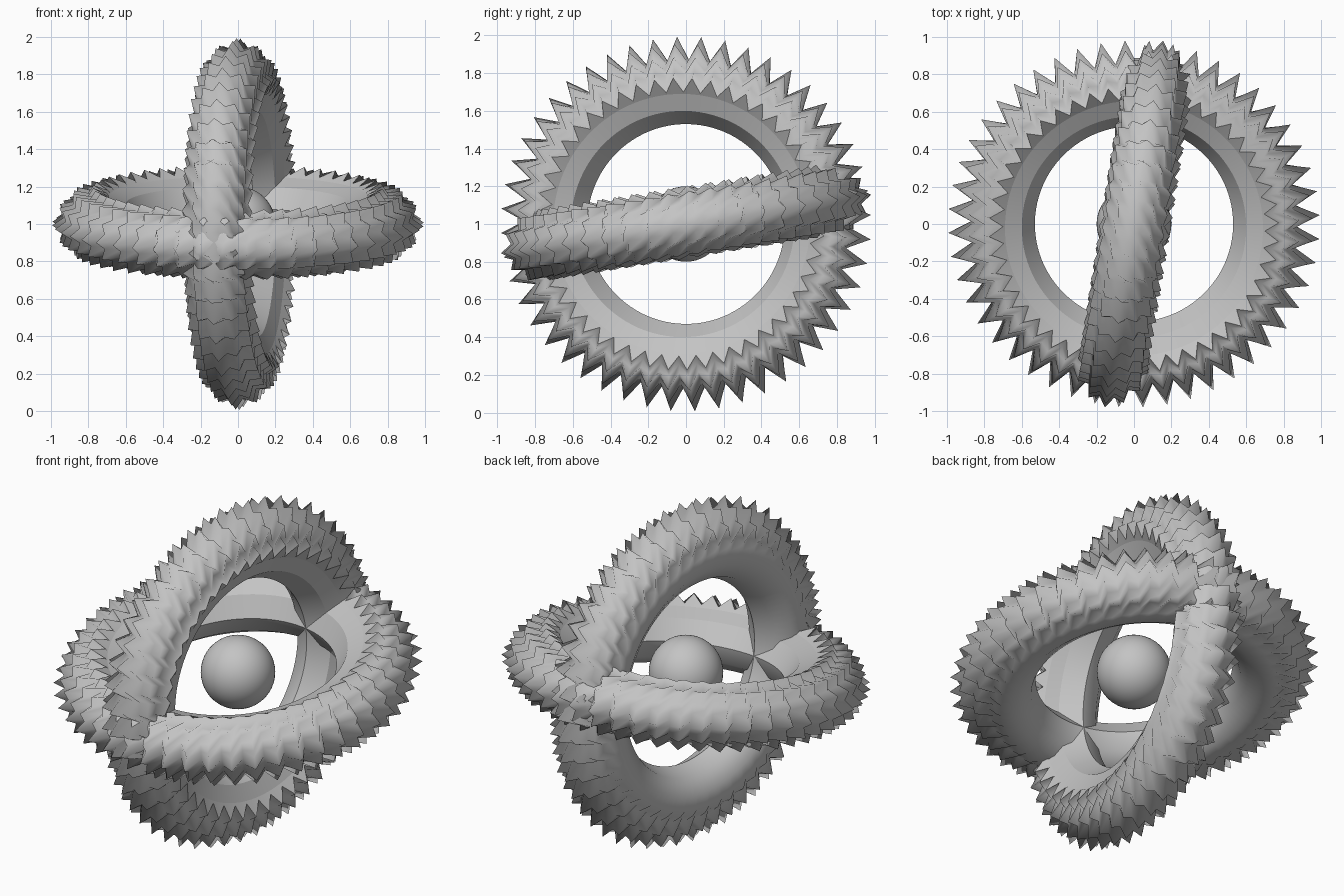
import bpy, bmesh, math
from mathutils import Matrix

if "Cube" in bpy.data.objects:
    bpy.data.objects.remove(bpy.data.objects["Cube"])

TEETH = 48
TILT = math.radians(9)
PHASE = 0.37          # share of a tooth pitch
DIP = 0.04            # notch between neighbouring rows of tips

grey = bpy.data.materials.new("plain_grey")
grey.diffuse_color = (0.55, 0.55, 0.55, 1)
grey.use_nodes = True
grey.node_tree.nodes["Principled BSDF"].inputs["Base Color"].default_value = grey.diffuse_color

# Tube cross-section as (radius, height): smooth inner wall, then rows of spikes
# running round the outside, then the collar that leads back to the inner wall
WALL = [(.53, .0), (.565, -.10), (.65, -.16)]
TIPS = [(.76, -.182), (.875, -.165), (.955, -.095), (.995, 0),
        (.955, .095), (.88, .17), (.775, .20)]
GAPS = [(.735, -.165), (.80, -.145), (.85, -.085), (.87, 0),
        (.85, .085), (.79, .145), (.70, .165)]
COLLAR = [(.69, .15), (.60, .11)]


def with_midpoints(points, dip):
    """Add a point between rows, pulled towards the tube centre by dip."""
    out = [points[0]]
    for (r0, h0), (r1, h1) in zip(points, points[1:]):
        r, h = (r0 + r1) / 2, (h0 + h1) / 2
        d = math.hypot(r - .73, h)
        out += [(r - dip * (r - .73) / d, h - dip * h / d), (r1, h1)]
    return out


RIDGE = WALL + with_midpoints(TIPS, DIP) + COLLAR
VALLEY = WALL + with_midpoints(GAPS, 0) + COLLAR
N = len(RIDGE)
SHARP_ROWS = (N - 3, N - 2, N - 1, 0)   # creases along the inner collar


def spiked_ring(name, matrix):
    bm = bmesh.new()
    rings = []
    for i in range(TEETH * 2):
        a = math.pi * (i + 2 * PHASE) / TEETH
        section = VALLEY if i % 2 else RIDGE
        rings.append([bm.verts.new((r * math.cos(a), r * math.sin(a), h))
                      for r, h in section])
    for i, ring in enumerate(rings):
        nxt = rings[(i + 1) % len(rings)]
        for j in range(N):
            k = (j + 1) % N
            f = bm.faces.new((ring[j], ring[k], nxt[k], nxt[j]))
            f.smooth = True
    bmesh.ops.recalc_face_normals(bm, faces=bm.faces[:])
    for i, ring in enumerate(rings):
        for j in SHARP_ROWS:
            e = bm.edges.get((ring[j], rings[(i + 1) % len(rings)][j]))
            e.smooth = False
    mesh = bpy.data.meshes.new(name)
    bm.to_mesh(mesh)
    bm.free()
    mesh.materials.append(grey)
    obj = bpy.data.objects.new(name, mesh)
    bpy.context.collection.objects.link(obj)
    obj.matrix_world = Matrix.Translation((0, 0, 1)) @ matrix
    return obj


# Two crossing spiked rings
spiked_ring("horizontal_ring", Matrix.Rotation(TILT, 4, 'X'))
spiked_ring("vertical_ring",
            Matrix.Rotation(-TILT, 4, 'Z') @ Matrix.Rotation(math.pi / 2, 4, 'Y'))

# Ball in the middle
bpy.ops.mesh.primitive_uv_sphere_add(segments=48, ring_count=24, radius=.2,
                                     location=(0, 0, 1))
ball = bpy.context.object
ball.name = "centre_ball"
ball.data.materials.append(grey)
bpy.ops.object.shade_smooth()
